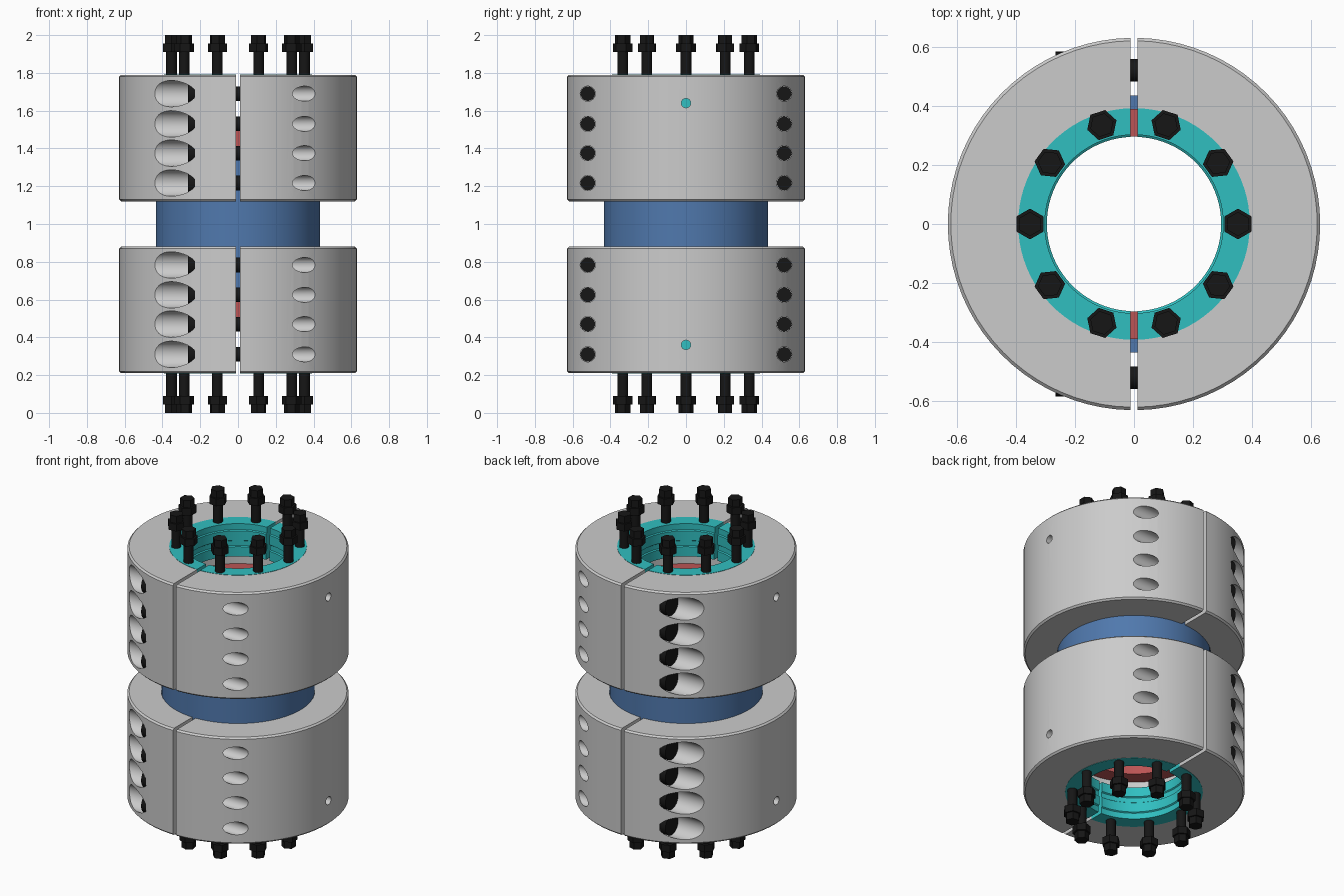
import bpy, bmesh, math
from mathutils import Matrix, Vector

if "Cube" in bpy.data.objects:
    bpy.data.objects.remove(bpy.data.objects["Cube"])

GAP = 0.011  # half width of the split between clamp halves


def material(name, rgb):
    m = bpy.data.materials.new(name)
    m.diffuse_color = (*rgb, 1)
    m.use_nodes = True
    m.node_tree.nodes["Principled BSDF"].inputs["Base Color"].default_value = m.diffuse_color
    return m


TEAL = material("teal", (0.03, 0.52, 0.53))
BLUE = material("blue", (0.08, 0.19, 0.42))
RED = material("red", (0.5, 0.09, 0.09))
BLACK = material("black", (0.008, 0.008, 0.008))


def finish(bm, name, mat=None, smooth=True):
    bmesh.ops.recalc_face_normals(bm, faces=bm.faces[:])
    me = bpy.data.meshes.new(name)
    bm.to_mesh(me)
    bm.free()
    ob = bpy.data.objects.new(name, me)
    bpy.context.collection.objects.link(ob)
    if mat:
        me.materials.append(mat)
    if smooth:
        shade(ob)
    return ob


def activate(ob):
    bpy.ops.object.select_all(action='DESELECT')
    ob.select_set(True)
    bpy.context.view_layer.objects.active = ob


def shade(ob):
    activate(ob)
    bpy.ops.object.shade_smooth_by_angle(angle=math.radians(30))


def ring(name, profile, mat=None, side=0, smooth=True):
    """Sweep a closed (r, z) profile: full ring, or the +x / -x half with flat split faces."""
    bm = bmesh.new()
    n = 40 if side else 80
    cols = []
    for i in range(n + 1 if side else n):
        col = []
        for r, z in profile:
            if side:
                a = math.acos(GAP / r) * (2 * i / n - 1)
            else:
                a = 2 * math.pi * i / n
            col.append(bm.verts.new((r * math.cos(a) * (side or 1), r * math.sin(a), z)))
        cols.append(col)
    k = len(profile)
    pairs = list(zip(cols, cols[1:])) + ([] if side else [(cols[-1], cols[0])])
    for a, b in pairs:
        for j in range(k):
            bm.faces.new((a[j], b[j], b[(j + 1) % k], a[(j + 1) % k]))
    if side:
        bm.faces.new(cols[0])
        bm.faces.new(cols[-1])
    return finish(bm, name, mat, smooth)


def rod(bm, p, q, r, seg=24, spin=0):
    """Add a cylinder between two points."""
    p, q = Vector(p), Vector(q)
    d = q - p
    mat = Matrix.Translation((p + q) / 2) @ d.to_track_quat('Z', 'Y').to_matrix().to_4x4() @ Matrix.Rotation(spin, 4, 'Z')
    bmesh.ops.create_cone(bm, cap_ends=True, segments=seg, radius1=r, radius2=r, depth=d.length, matrix=mat)


def cut(ob, cutter):
    cutter.hide_render = True
    mod = ob.modifiers.new("holes", 'BOOLEAN')
    mod.object, mod.operation, mod.solver = cutter, 'DIFFERENCE', 'EXACT'
    activate(ob)
    bpy.ops.object.modifier_apply(modifier=mod.name)
    bpy.data.objects.remove(cutter)
    shade(ob)


CLAMP = [(.63, 1.13), (.63, 1.78), (.62, 1.79), (.39, 1.79), (.39, 1.412), (.437, 1.412), (.437, 1.12), (.62, 1.12)]
WEDGE = [(.392, 1.792), (.302, 1.792), (.302, 1.755), (.295, 1.75), (.295, 1.69), (.302, 1.685),
         (.302, 1.655), (.295, 1.65), (.295, 1.59), (.392, 1.59)]
SEAL = [(.39, 1.50), (.296, 1.50), (.296, 1.41), (.39, 1.41)]
BOLT_Z = (1.69, 1.53, 1.375, 1.217)

# central sleeve
ring("sleeve", [(.435, .59), (.435, 1.41), (.30, 1.41), (.30, .59)], BLUE)

for s, level in ((1, "upper"), (-1, "lower")):
    def Z(z):
        return 1 + s * (z - 1)

    def flip(prof):
        return [(r, Z(z)) for r, z in prof]

    ring(level + "_seal", flip(SEAL), RED)
    for side, hand in ((1, "right"), (-1, "left")):
        # clamp half with bolt holes and a side pin hole
        clamp = ring(f"{level}_clamp_{hand}", flip(CLAMP), None, side, False)
        bm = bmesh.new()
        radius, start = (.04, .2) if side > 0 else (.07, .228)
        for z in BOLT_Z:
            for y in (-.52, .52):
                rod(bm, (side * start, y, Z(z)), (side * .7, y, Z(z)), radius, 32)
        rod(bm, (side * .36, 0, Z(1.64)), (side * .7, 0, Z(1.64)), .025)
        cut(clamp, finish(bm, "cutter", None, False))
        # split wedge ring
        ring(f"{level}_wedge_{hand}", flip(WEDGE), TEAL, side)

    # cross bolts pulling the halves together
    bm = bmesh.new()
    for z in BOLT_Z:
        for y in (-.52, .52):
            rod(bm, (-.24, y, Z(z)), (.205, y, Z(z)), .0385)
            rod(bm, (-.265, y, Z(z)), (-.225, y, Z(z)), .064)
    finish(bm, level + "_clamp_bolts", BLACK)

    # ring of ten jacking bolts in the wedge
    bm = bmesh.new()
    for i in range(10):
        a = i * math.pi / 5
        x, y = .352 * math.cos(a), .352 * math.sin(a)
        for lo, hi, r, seg in ((1.62, 1.93, .028, 20), (1.91, 1.955, .052, 6), (1.95, 2.0, .041, 6)):
            rod(bm, (x, y, Z(lo)), (x, y, Z(hi)), r, seg, s * a)
    finish(bm, level + "_jack_bolts", BLACK)
